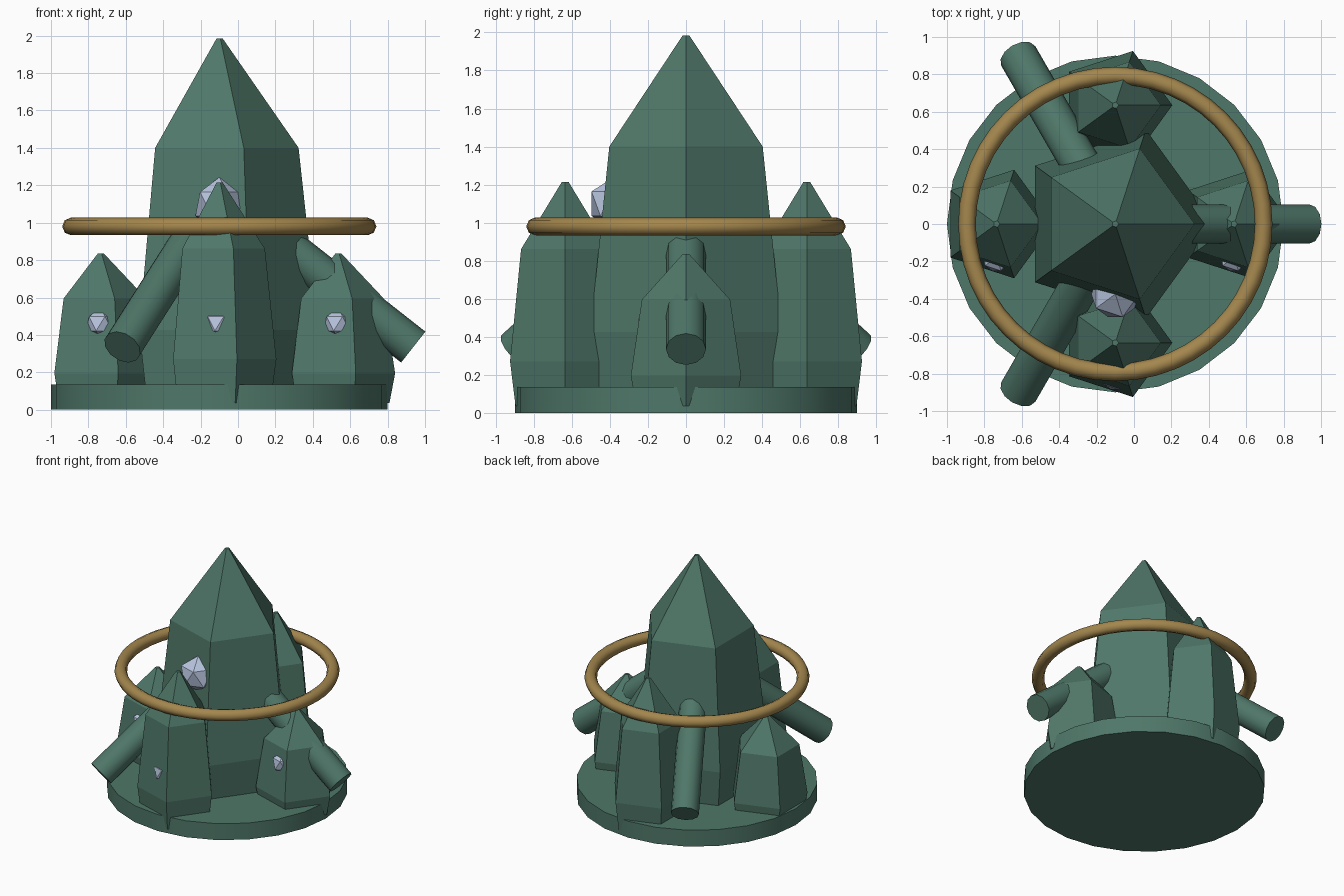
import bpy, bmesh, math
from mathutils import Vector

if "Cube" in bpy.data.objects:
    bpy.data.objects.remove(bpy.data.objects["Cube"])

CX = -0.1  # axis of the whole cluster


def material(name, rgb):
    m = bpy.data.materials.new(name)
    m.diffuse_color = (*rgb, 1)
    m.use_nodes = True
    m.node_tree.nodes["Principled BSDF"].inputs["Base Color"].default_value = m.diffuse_color
    return m


GREEN = material("deep_green", (0.078, 0.185, 0.14))
GOLD = material("old_gold", (0.37, 0.24, 0.075))
ICE = material("pale_ice_blue", (0.48, 0.56, 0.74))


def finish(name, mat, smooth=0):
    ob = bpy.context.object
    ob.name = name
    ob.data.materials.append(mat)
    if smooth:
        bpy.ops.object.shade_smooth_by_angle(angle=math.radians(smooth))
    return ob


def crystal(name, x, y, height, radius):
    """Five-sided spire: flared foot, tapering shaft, pointed cap."""
    bm = bmesh.new()
    rings = []
    profile = ((0, 0.9 * radius), (0.2, radius), (0.7, 0.8 * radius), (1, 0.018))
    for h, r in profile:
        rings.append([bm.verts.new((r * math.cos(i * math.tau / 5),
                                    r * math.sin(i * math.tau / 5), h * height))
                      for i in range(5)])
    for a, b in zip(rings, rings[1:]):
        for i in range(5):
            j = (i + 1) % 5
            bm.faces.new((a[i], a[j], b[j], b[i]))
    bm.faces.new(rings[0][::-1])
    bm.faces.new(rings[-1])
    me = bpy.data.meshes.new(name)
    bm.to_mesh(me)
    bm.free()
    me.materials.append(GREEN)
    ob = bpy.data.objects.new(name, me)
    ob.location = (x, y, 0.035)
    bpy.context.collection.objects.link(ob)


def gem(name, x, y, z, r):
    bpy.ops.mesh.primitive_ico_sphere_add(subdivisions=1, radius=r, location=(x, y, z))
    finish(name, ICE)


# Round base
bpy.ops.mesh.primitive_cylinder_add(vertices=24, radius=0.9, depth=0.135,
                                    location=(CX, 0, 0.0675))
finish("base", GREEN, 30)

# Central spire, two medium and two small ones around it
crystal("main_spire", CX, 0, 1.95, 0.53)
for side, s in (("front", -1), ("back", 1)):
    crystal(side + "_spire", CX, s * 0.635, 1.18, 0.305)
for side, s in (("left", -1), ("right", 1)):
    crystal(side + "_spire", CX + s * 0.635, 0, 0.8, 0.305)

# Three sloping pipes
for i in range(3):
    a = i * math.tau / 3
    out = Vector((math.cos(a), math.sin(a), 0))
    axis = Vector((CX, 0, 0))
    start = axis + out * 0.28 + Vector((0, 0, 0.93))
    end = axis + out * 1.037 + Vector((0, 0, 0.335))
    d = end - start
    bpy.ops.mesh.primitive_cylinder_add(vertices=12, radius=0.105, depth=d.length,
                                        location=(start + end) / 2)
    bpy.context.object.rotation_euler = d.to_track_quat('Z', 'Y').to_euler()
    finish("pipe_%d" % (i + 1), GREEN, 35)

# Floating ring
bpy.ops.mesh.primitive_torus_add(major_segments=48, minor_segments=8, major_radius=0.793,
                                 minor_radius=0.047, location=(CX, 0, 0.98))
finish("ring", GOLD, 50)

# Gems half sunk in the spire faces
gem("main_gem", CX, -0.375, 1.1, 0.143)
gem("front_gem", CX, -0.635 - 0.178, 0.46, 0.085)
gem("left_gem", CX - 0.635, -0.178, 0.46, 0.085)
gem("right_gem", CX + 0.635, -0.178, 0.46, 0.085)
